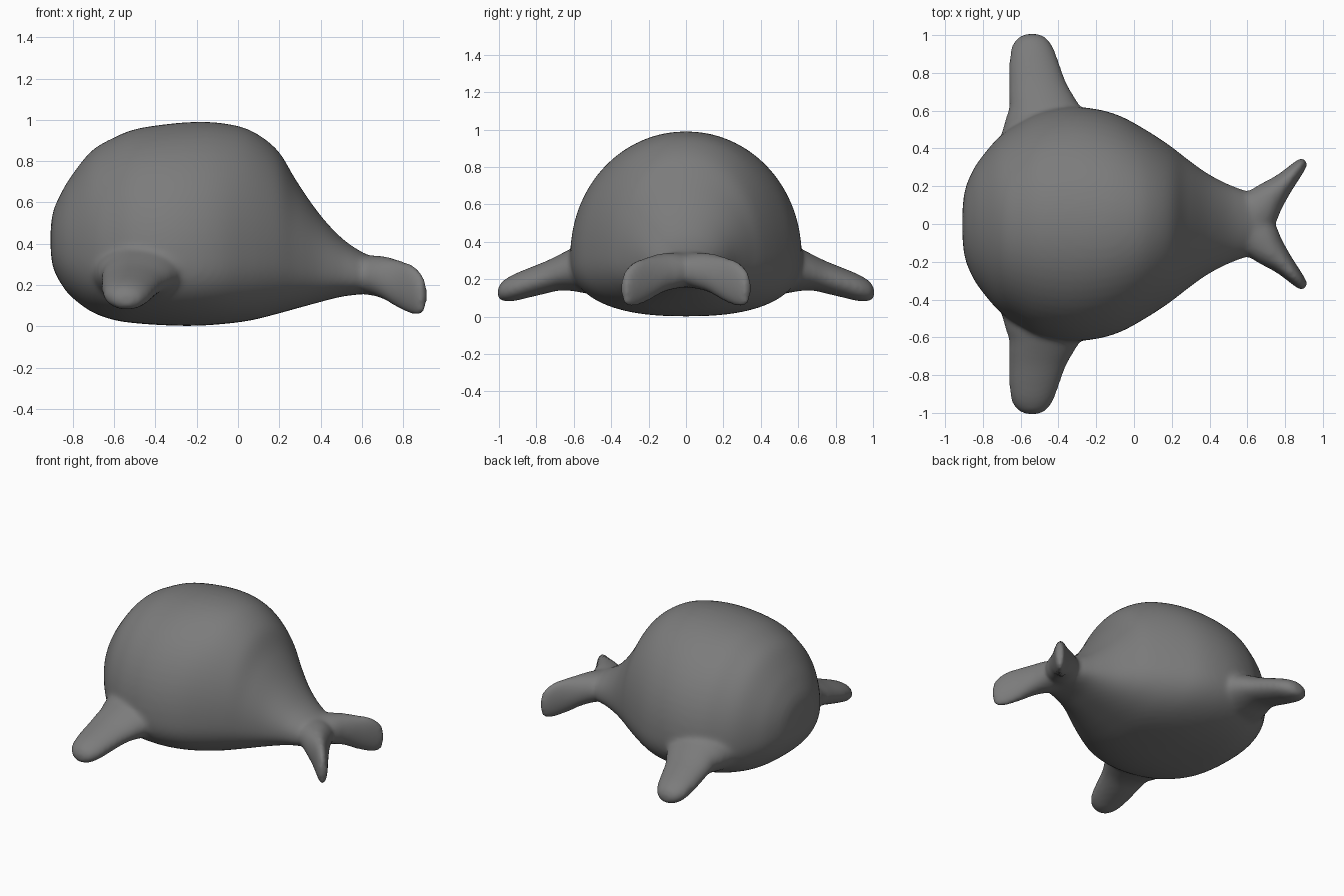
import bpy, bmesh, math
from mathutils import Vector

if "Cube" in bpy.data.objects:
    bpy.data.objects.remove(bpy.data.objects["Cube"])


def loft(bm, rings):
    """Skin a list of closed point rings and cap both ends."""
    loops = [[bm.verts.new(p) for p in ring] for ring in rings]
    n = len(loops[0])
    for a, b in zip(loops, loops[1:]):
        for i in range(n):
            j = (i + 1) % n
            bm.faces.new((a[i], a[j], b[j], b[i]))
    bm.faces.new(loops[0][::-1])
    bm.faces.new(loops[-1])


def refine(rows, steps=4):
    """Catmull-Rom interpolation between section rows."""
    out = []
    for k in range(len(rows) - 1):
        p = [rows[max(0, min(len(rows) - 1, k + d))] for d in (-1, 0, 1, 2)]
        for s in range(steps):
            t = s / steps
            out.append([0.5 * (2 * b + (c - a) * t + (2 * a - 5 * b + 4 * c - d) * t ** 2
                               + (3 * b - a - 3 * c + d) * t ** 3) for a, b, c, d in zip(*p)])
    return out + [list(rows[-1])]


def oval(center, side, up, n=24):
    c, s, u = Vector(center), Vector(side), Vector(up)
    return [c + s * math.cos(2 * math.pi * i / n) + u * math.sin(2 * math.pi * i / n)
            for i in range(n)]


def body_ring(x, top, bottom, half, mid_ratio, n=64):
    """Domed top, squarer belly, widest below the middle."""
    mid = bottom + (top - bottom) * mid_ratio
    pts = []
    for i in range(n):
        a = 2 * math.pi * i / n
        c, s = math.cos(a), math.sin(a)
        e = 0.97 if s >= 0 else 0.82
        y = half * math.copysign(abs(c) ** e, c)
        z = mid + (top - mid if s >= 0 else mid - bottom) * math.copysign(abs(s) ** e, s)
        pts.append(Vector((x, y, z)))
    return pts


bm = bmesh.new()

# Body: x, top, bottom, half width, height ratio of the widest line
BODY = [(-0.908, 0.48, 0.36, 0.08, 0.42), (-0.895, 0.56, 0.28, 0.18, 0.42),
        (-0.86, 0.64, 0.21, 0.27, 0.41), (-0.81, 0.725, 0.145, 0.35, 0.39),
        (-0.71, 0.85, 0.07, 0.465, 0.35), (-0.60, 0.915, 0.03, 0.54, 0.33),
        (-0.50, 0.955, 0.015, 0.59, 0.32), (-0.36, 0.978, 0.005, 0.618, 0.32),
        (-0.22, 0.99, 0.002, 0.612, 0.32), (-0.08, 0.985, 0.01, 0.575, 0.32),
        (0.06, 0.95, 0.028, 0.50, 0.33), (0.19, 0.855, 0.06, 0.415, 0.34),
        (0.28, 0.71, 0.085, 0.345, 0.36), (0.39, 0.55, 0.115, 0.267, 0.39),
        (0.50, 0.43, 0.143, 0.21, 0.41), (0.60, 0.36, 0.155, 0.17, 0.44),
        (0.66, 0.335, 0.16, 0.11, 0.5), (0.70, 0.315, 0.18, 0.04, 0.5)]
loft(bm, [body_ring(*r) for r in refine(BODY)])

# Side flippers: y, x centre, x radius, z centre, z radius
FLIPPER = [(0.45, -0.47, 0.24, 0.26, 0.15), (0.56, -0.468, 0.212, 0.258, 0.13),
           (0.61, -0.47, 0.193, 0.252, 0.115), (0.68, -0.49, 0.172, 0.235, 0.096),
           (0.75, -0.51, 0.152, 0.21, 0.087), (0.85, -0.528, 0.134, 0.178, 0.079),
           (0.93, -0.538, 0.114, 0.152, 0.071), (0.985, -0.54, 0.080, 0.135, 0.052),
           (1.006, -0.537, 0.04, 0.128, 0.025)]
# Tail flukes: x, y, half thickness, z centre, z radius
FLUKE = [(0.58, 0.01, 0.13, 0.25, 0.09), (0.63, 0.045, 0.125, 0.248, 0.096),
         (0.68, 0.09, 0.112, 0.243, 0.10), (0.725, 0.145, 0.088, 0.23, 0.106),
         (0.79, 0.21, 0.06, 0.20, 0.119), (0.85, 0.275, 0.043, 0.175, 0.122),
         (0.888, 0.317, 0.032, 0.155, 0.10), (0.907, 0.336, 0.02, 0.15, 0.065)]
for m in (1, -1):
    loft(bm, [oval((x, m * y, z), (rx, 0, 0), (0, 0, rz))
              for y, x, rx, z, rz in refine(FLIPPER)])
    loft(bm, [oval((x, m * y, z), (-0.64 * t, m * 0.77 * t, 0), (0, 0, rz))
              for x, y, t, z, rz in refine(FLUKE)])

# Mirrored lofts come out inverted, so make all normals face outwards
bmesh.ops.recalc_face_normals(bm, faces=bm.faces)
mesh = bpy.data.meshes.new("whale_body")
bm.to_mesh(mesh)
bm.free()
whale = bpy.data.objects.new("whale_body", mesh)
bpy.context.collection.objects.link(whale)

# Dark grey skin
skin = bpy.data.materials.new("dark_grey_skin")
skin.diffuse_color = (0.2, 0.2, 0.2, 1)
skin.use_nodes = True
skin.node_tree.nodes["Principled BSDF"].inputs["Base Color"].default_value = skin.diffuse_color
mesh.materials.append(skin)

# Fuse the parts into one skin and soften the joins
remesh = whale.modifiers.new("fuse", 'REMESH')
remesh.mode = 'VOXEL'
remesh.voxel_size = 0.015
remesh.use_smooth_shade = True
soften = whale.modifiers.new("soften", 'SMOOTH')
soften.factor = 0.5
soften.iterations = 14
